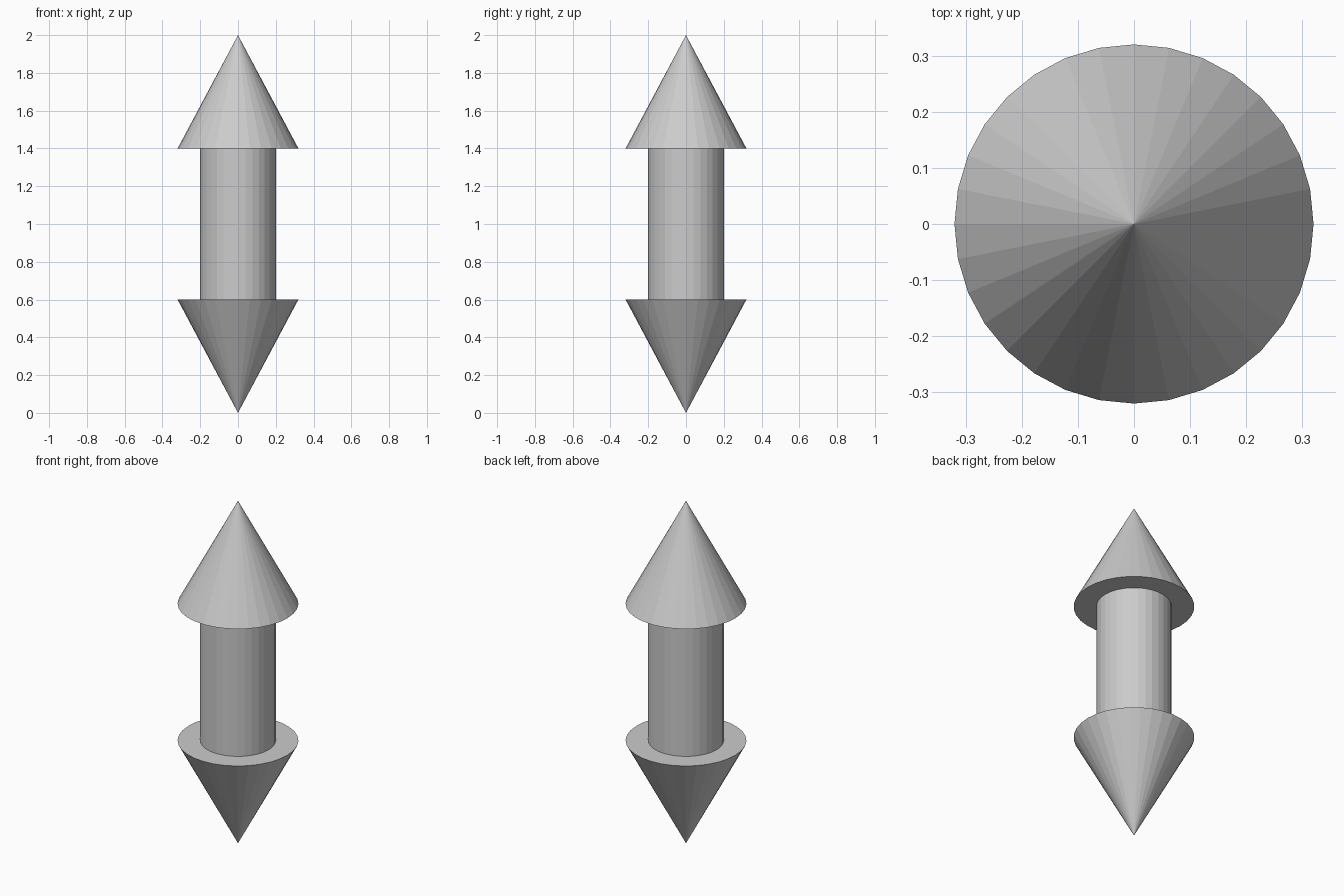
import bpy
from math import pi

if "Cube" in bpy.data.objects:
    bpy.data.objects.remove(bpy.data.objects["Cube"])

SIDES = 32
HEAD_RADIUS, HEAD_HEIGHT = 0.32, 0.6
SHAFT_RADIUS, SHAFT_HEIGHT = 0.2, 0.8


def arrow_head(name, z, flip):
    bpy.ops.mesh.primitive_cone_add(
        vertices=SIDES, radius1=HEAD_RADIUS, radius2=0, depth=HEAD_HEIGHT,
        location=(0, 0, z), rotation=(pi if flip else 0, 0, 0))
    bpy.context.object.name = name


# Central shaft between the two heads
bpy.ops.mesh.primitive_cylinder_add(
    vertices=SIDES, radius=SHAFT_RADIUS, depth=SHAFT_HEIGHT, location=(0, 0, 1))
bpy.context.object.name = "shaft"

# Pointed heads, one up and one down
offset = (SHAFT_HEIGHT + HEAD_HEIGHT) / 2
arrow_head("upper_arrow_head", 1 + offset, False)
arrow_head("lower_arrow_head", 1 - offset, True)
